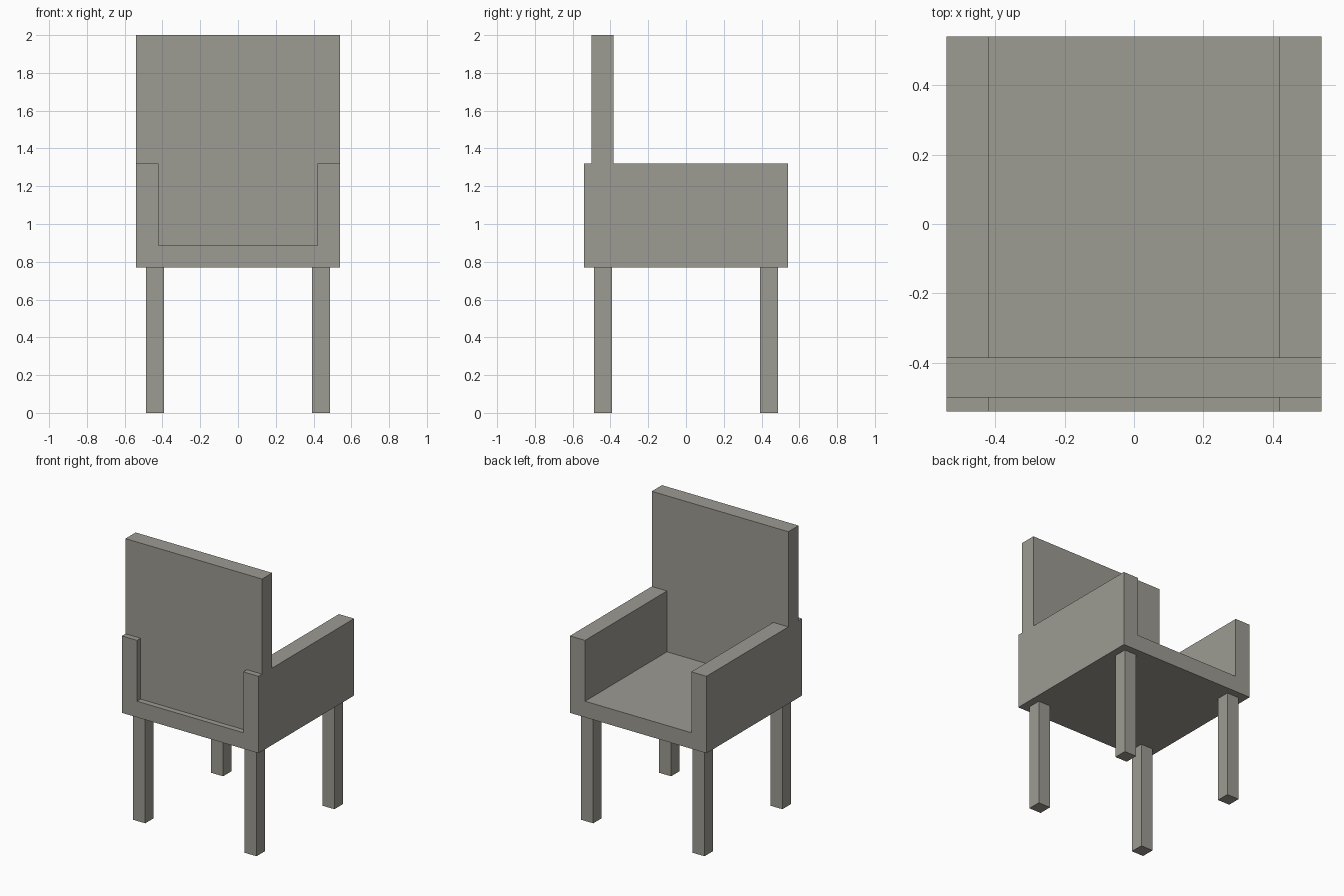
import bpy
import bmesh

if "Cube" in bpy.data.objects:
    bpy.data.objects.remove(bpy.data.objects["Cube"])

mat = bpy.data.materials.new("warm grey")
mat.diffuse_color = (0.335, 0.328, 0.288, 1.0)
mat.use_nodes = True
mat.node_tree.nodes["Principled BSDF"].inputs["Base Color"].default_value = mat.diffuse_color

W = 0.54        # half width of the chair
INNER = 0.42    # inner face of the armrests
BOTTOM, SEAT, ARM, TOP = 0.77, 0.885, 1.32, 2.0


def extrude_profile(name, half, y0, y1):
    """Mirror a right-hand (x, z) outline across x = 0 and extrude it along y."""
    outline = half + [(-x, z) for x, z in reversed(half)]
    bm = bmesh.new()
    face = bm.faces.new([bm.verts.new((x, y0, z)) for x, z in outline])
    moved = bmesh.ops.extrude_face_region(bm, geom=[face])["geom"]
    verts = [v for v in moved if isinstance(v, bmesh.types.BMVert)]
    bmesh.ops.translate(bm, verts=verts, vec=(0, y1 - y0, 0))
    bmesh.ops.recalc_face_normals(bm, faces=bm.faces)
    mesh = bpy.data.meshes.new(name)
    bm.to_mesh(mesh)
    bm.free()
    mesh.materials.append(mat)
    obj = bpy.data.objects.new(name, mesh)
    bpy.context.collection.objects.link(obj)
    return obj


# Seat and armrests: one U-shaped profile
extrude_profile("seat_with_armrests",
                [(W, BOTTOM), (W, ARM), (INNER, ARM), (INNER, SEAT)], -W, W)

# Backrest: fits between the armrests, full width above them
extrude_profile("backrest",
                [(INNER, SEAT), (INNER, ARM), (W, ARM), (W, TOP)], -0.50, -0.385)

# Four square legs
for y, row in ((-0.44, "front"), (0.44, "back")):
    for x, side in ((-0.44, "left"), (0.44, "right")):
        bpy.ops.mesh.primitive_cube_add(size=1, location=(x, y, BOTTOM / 2))
        leg = bpy.context.object
        leg.name = f"{row}_{side}_leg"
        leg.scale = (0.096, 0.096, BOTTOM)
        leg.data.materials.append(mat)
